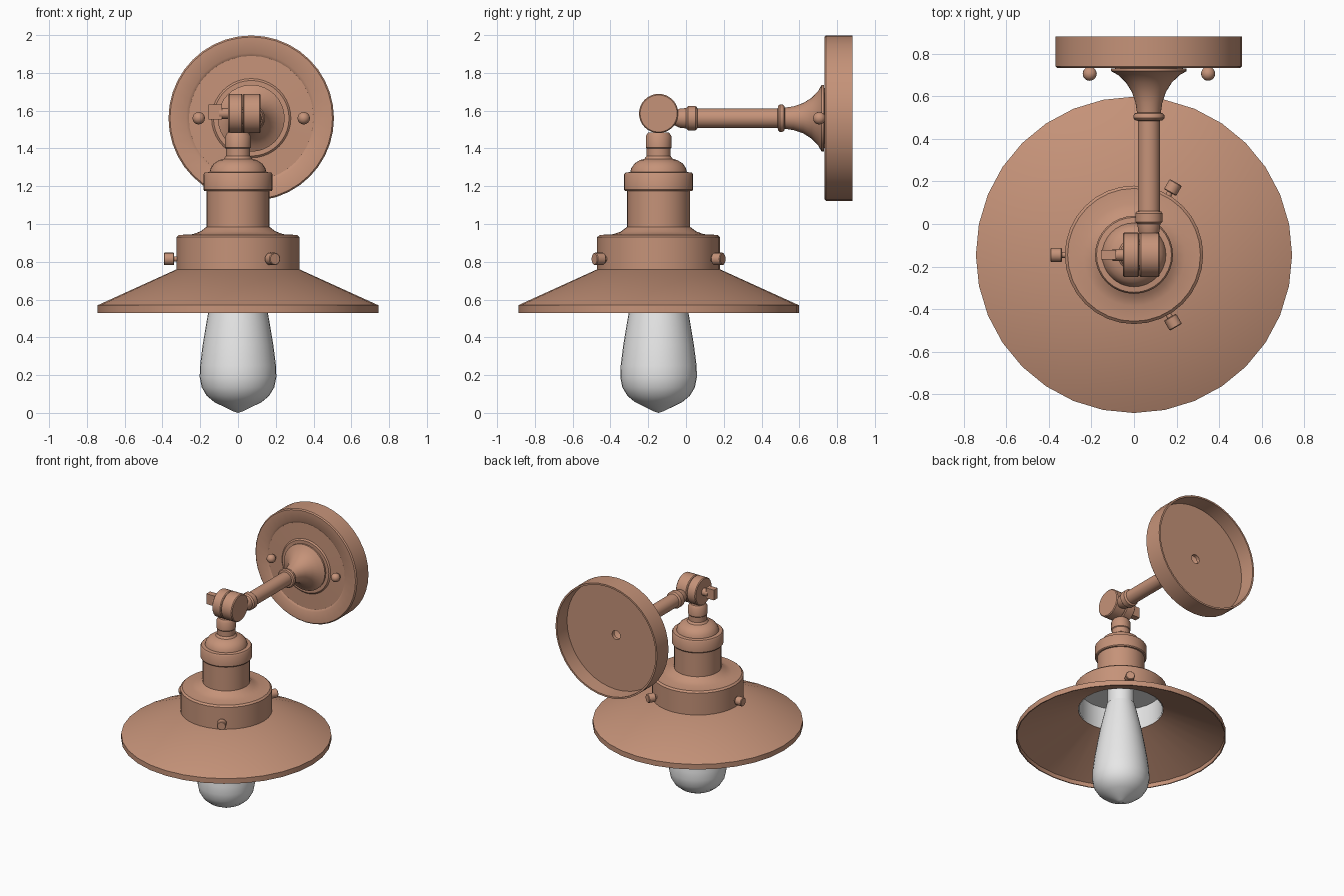
import bpy, bmesh, math
from mathutils import Matrix, Vector

cube = bpy.data.objects.get("Cube")
if cube:
    bpy.data.objects.remove(cube)


def material(name, rgb):
    m = bpy.data.materials.new(name)
    m.use_nodes = True
    m.diffuse_color = (*rgb, 1)
    m.node_tree.nodes["Principled BSDF"].inputs["Base Color"].default_value = (*rgb, 1)
    return m


copper = material("copper", (0.56, 0.29, 0.19))
white = material("white_glass", (0.8, 0.8, 0.8))

LAMP = Vector((0, -0.145, 0))      # vertical axis of the lamp head
ARM = Vector((0.07, 0, 1.56))      # axis of the wall arm
PIVOT = Vector((0, -0.145, 1.585))  # swivel centre


def finish(name, bm, mat):
    bmesh.ops.recalc_face_normals(bm, faces=bm.faces)
    mesh = bpy.data.meshes.new(name)
    bm.to_mesh(mesh)
    bm.free()
    mesh.materials.append(mat)
    ob = bpy.data.objects.new(name, mesh)
    bpy.context.collection.objects.link(ob)
    bpy.ops.object.select_all(action='DESELECT')
    ob.select_set(True)
    bpy.context.view_layer.objects.active = ob
    bpy.ops.object.shade_smooth_by_angle(angle=math.radians(35))
    return ob


def lathe(name, profile, origin=LAMP, axis=(0, 0, 1), mat=copper, steps=32, closed=False):
    """Turn (radius, distance along axis) points around an axis."""
    bm = bmesh.new()
    pts = [bm.verts.new((r, 0, t)) for r, t in profile]
    pairs = list(zip(pts, pts[1:])) + ([(pts[-1], pts[0])] if closed else [])
    edges = [bm.edges.new(p) for p in pairs]
    bmesh.ops.spin(bm, geom=pts + edges, cent=(0, 0, 0), axis=(0, 0, 1),
                   angle=math.tau, steps=steps)
    bmesh.ops.remove_doubles(bm, verts=bm.verts, dist=0.0005)
    turn = Vector(axis).to_track_quat('Z', 'Y').to_matrix().to_4x4()
    bm.transform(Matrix.Translation(origin) @ turn)
    return finish(name, bm, mat)


def rod(name, radius, start, end, origin, axis, bevel=0.0, steps=24):
    b = bevel
    return lathe(name, [(0, start), (radius - b, start), (radius, start + b),
                        (radius, end - b), (radius - b, end), (0, end)],
                 origin, axis, steps=steps)


# Lamp head
lathe("shade", [(0.325, 0.76), (0.743, 0.57), (0.743, 0.53), (0.735, 0.53),
                (0.735, 0.562), (0.302, 0.757)], closed=True)
lathe("shade_collar", [(0.302, 0.757), (0.325, 0.76), (0.325, 0.93), (0.312, 0.942),
                       (0.24, 0.946), (0.2, 0.96), (0.167, 0.985), (0.15, 0.985),
                       (0.15, 0.935), (0.302, 0.932)], closed=True)
lathe("collar_lining", [(0.301, 0.758), (0.301, 0.931), (0, 0.931), (0, 0.926),
                        (0.295, 0.926), (0.295, 0.758)], mat=white)
lathe("socket_body", [(0, 0.95), (0.167, 0.95), (0.167, 1.175), (0.178, 1.175),
                      (0.183, 1.182), (0.183, 1.262), (0.176, 1.272), (0.15, 1.275),
                      (0.145, 1.295), (0.128, 1.32), (0.1, 1.338), (0.075, 1.345),
                      (0.064, 1.36), (0.064, 1.4), (0.068, 1.405), (0.068, 1.465),
                      (0.055, 1.485), (0, 1.485)])

# Bulb
lathe("bulb", [(0, 0), (0.025, 0.008), (0.07, 0.03), (0.125, 0.057), (0.165, 0.09),
               (0.192, 0.135), (0.203, 0.19), (0.201, 0.25), (0.187, 0.36),
               (0.167, 0.48), (0.147, 0.59), (0.122, 0.7), (0.1, 0.795), (0, 0.795)],
      mat=white)
lathe("bulb_neck", [(0, 0.79), (0.094, 0.79), (0.094, 0.928), (0, 0.928)], mat=white)

# Three set screws around the collar
for i, deg in enumerate((60, 180, 300)):
    a = math.radians(deg)
    out = (math.cos(a), math.sin(a), 0)
    base = LAMP + Vector((0, 0, 0.815))
    rod(f"set_screw_shaft_{i + 1}", 0.014, 0.31, 0.345, base, out, steps=12)
    rod(f"set_screw_head_{i + 1}", 0.033, 0.338, 0.393, base, out, 0.004, steps=16)

# Swivel joint with thumb screw
X = (1, 0, 0)
rod("swivel_disc_right", 0.104, -0.052, 0.024, PIVOT, X, 0.006, 32)
rod("swivel_disc_left", 0.104, 0.026, 0.12, PIVOT, X, 0.006, 32)
rod("thumb_screw_shaft", 0.028, -0.1, -0.05, PIVOT, X, steps=16)
bm = bmesh.new()
bmesh.ops.create_cube(bm, size=1)
bmesh.ops.scale(bm, verts=bm.verts, vec=(0.07, 0.045, 0.08))
bmesh.ops.translate(bm, verts=bm.verts, vec=PIVOT + Vector((-0.12, 0, 0.008)))
finish("thumb_screw_wing", bm, copper)

# Wall arm with its collar, ring and flare
lathe("arm", [(0, -0.06), (0.038, -0.06), (0.05, -0.035), (0.054, 0), (0.064, 0.01),
              (0.064, 0.05), (0.058, 0.058), (0.052, 0.06), (0.052, 0.485),
              (0.066, 0.488), (0.073, 0.497), (0.073, 0.51), (0.066, 0.52),
              (0.056, 0.523), (0.063, 0.57), (0.08, 0.62), (0.108, 0.665),
              (0.145, 0.7), (0.177, 0.718), (0.177, 0.73), (0.035, 0.745)],
      ARM, (0, 1, 0))

# Hollow wall plate with a dished face and a wire hole
lathe("wall_plate", [(0.035, 0.733), (0.2, 0.733), (0.21, 0.742), (0.33, 0.745),
                     (0.345, 0.735), (0.43, 0.733), (0.438, 0.741), (0.438, 0.882),
                     (0.425, 0.882), (0.425, 0.76), (0.035, 0.76)],
      ARM, (0, 1, 0), steps=40, closed=True)

# Plate screws with round heads
for side, name in ((-1, "right"), (1, "left")):
    spot = ARM + Vector((side * 0.278, 0, 0))
    lathe(f"plate_screw_{name}",
          [(0.033 * math.sin(k * math.pi / 10), 0.706 - 0.033 * math.cos(k * math.pi / 10))
           for k in range(11)], spot, (0, 1, 0), steps=16)
    rod(f"plate_screw_shaft_{name}", 0.015, 0.71, 0.75, spot, (0, 1, 0), steps=12)
